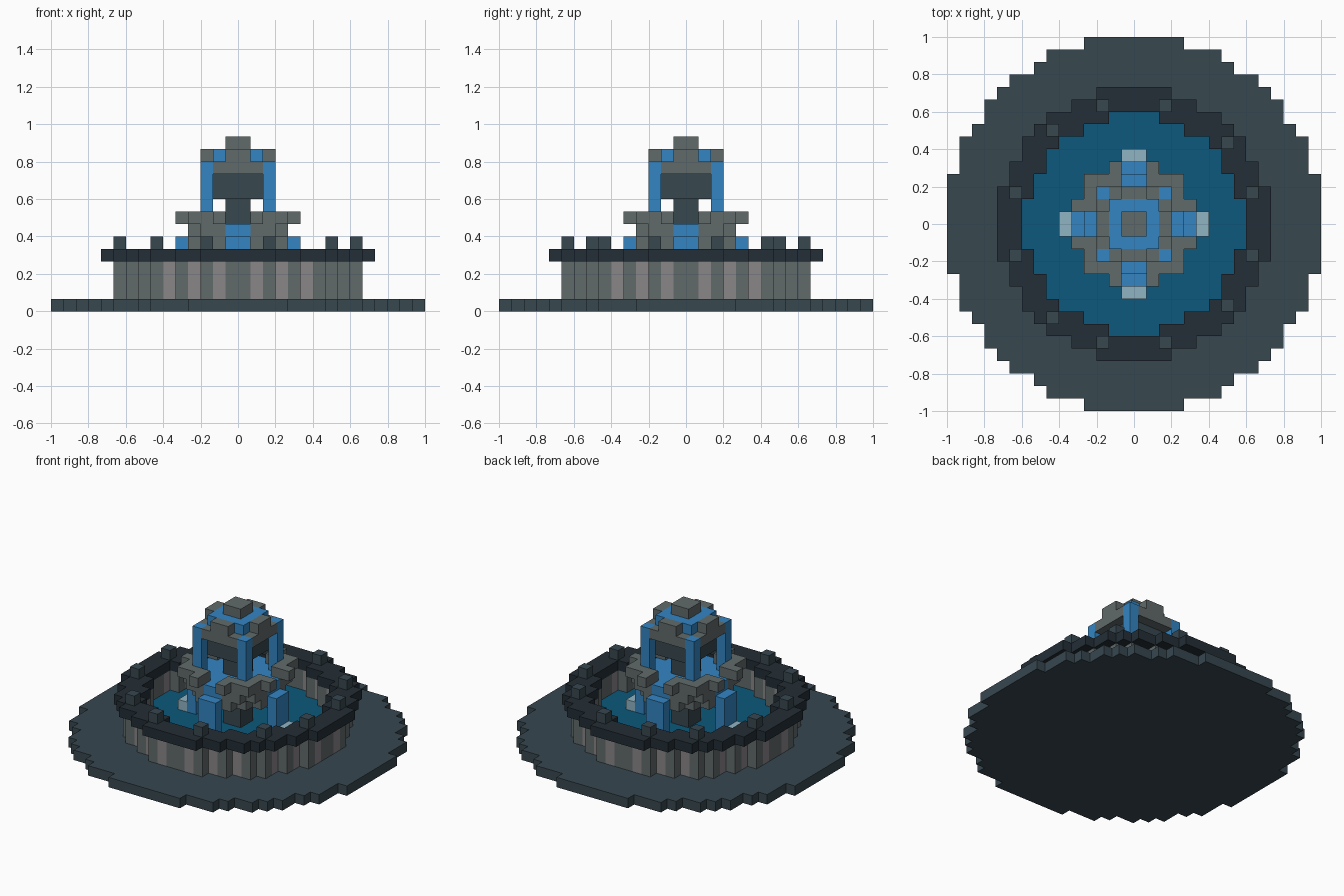
import bpy
import bmesh
from mathutils import Vector

cube = bpy.data.objects.get("Cube")
if cube:
    bpy.data.objects.remove(cube, do_unlink=True)

S = 1 / 15  # block size


def material(name, hex_code):
    srgb = [int(hex_code[i:i + 2], 16) / 255 for i in (0, 2, 4)]
    lin = [c / 12.92 if c <= 0.04045 else ((c + 0.055) / 1.055) ** 2.4 for c in srgb]
    m = bpy.data.materials.new(name)
    m.use_nodes = True
    m.diffuse_color = (*lin, 1)
    m.node_tree.nodes["Principled BSDF"].inputs["Base Color"].default_value = (*lin, 1)
    return m


SLATE = material("slate", "37474f")
DARK = material("dark slate", "232e36")
STONE = material("stone grey", "616a6a")
PALE = material("pale stone", "8a8689")
BLUE = material("falling water", "3385c2")
POOL = material("pool water", "0c587c")
FOAM = material("foam", "90b4c4")

# The four side quads of a block, then top and bottom: (neighbour step, corners)
SIDES = [
    ((1, 0, 0), [(1, 0, 0), (1, 1, 0), (1, 1, 1), (1, 0, 1)]),
    ((-1, 0, 0), [(0, 1, 0), (0, 0, 0), (0, 0, 1), (0, 1, 1)]),
    ((0, 1, 0), [(1, 1, 0), (0, 1, 0), (0, 1, 1), (1, 1, 1)]),
    ((0, -1, 0), [(0, 0, 0), (1, 0, 0), (1, 0, 1), (0, 0, 1)]),
    ((0, 0, 1), [(0, 0, 1), (1, 0, 1), (1, 1, 1), (0, 1, 1)]),
    ((0, 0, -1), [(0, 1, 0), (1, 1, 0), (1, 0, 0), (0, 0, 0)]),
]


def ring_pos(i):
    """Distance of a block column from the centre line, the same on both sides."""
    return i if i >= 0 else -1 - i


def build(name, cells, z0, z1, mats, pick=None):
    """Extrude columns of blocks from layer z0 to z1, with outer faces only."""
    cells = set(cells)
    bm = bmesh.new()
    verts = {}

    def vert(p):
        if p not in verts:
            verts[p] = bm.verts.new(Vector(p) * S)
        return verts[p]

    for x, y in sorted(cells):
        for (dx, dy, dz), corners in SIDES:
            if dz == 0 and (x + dx, y + dy) in cells:
                continue
            f = bm.faces.new([vert((x + a, y + b, z1 if c else z0)) for a, b, c in corners])
            f.material_index = pick(x, y) if pick else 0
    mesh = bpy.data.meshes.new(name)
    bm.to_mesh(mesh)
    bm.free()
    for m in mats:
        mesh.materials.append(m)
    obj = bpy.data.objects.new(name, mesh)
    bpy.context.collection.objects.link(obj)
    return obj


GRID = [(x, y) for x in range(-15, 15) for y in range(-15, 15)]


def disc(outer, inner=0):
    """Blocks whose squared centre distance lies between two limits."""
    return [(x, y) for x, y in GRID if inner <= (x + .5) ** 2 + (y + .5) ** 2 < outer]


def spots(*pairs):
    """Blocks at the given offsets, mirrored over both axes and the diagonals."""
    return [(x, y) for x, y in GRID
            if tuple(sorted((ring_pos(x), ring_pos(y)))) in pairs]


def without(cells, removed):
    return [c for c in cells if c not in removed]


def stave(x, y):
    return min(ring_pos(x), ring_pos(y)) % 2


# Ground plate, basin and pool
build("ground_plate", disc(225), 0, 1, [SLATE])
build("pool_water", disc(75.5), 1, 2, [POOL])
build("basin_wall", disc(101, 75.5), 1, 4, [STONE, PALE], stave)
build("basin_rim", disc(118, 75.5), 4, 5, [DARK])

# Twelve small posts on the rim
posts = spots((2, 9)) + [(7, 6), (7, -7), (-7, 7), (-7, -8)]
build("rim_posts", posts, 5, 6, [SLATE])

# Central column and its thicker head
build("column", spots((0, 0)), 2, 9, [SLATE])
build("column_head", disc(5), 9, 11, [SLATE])

# Lower bowl with four spouts
notches = spots((0, 3), (0, 4))
build("bowl_base", without(disc(15), spots((0, 0))), 5, 6, [STONE])
build("bowl_side", disc(19, 13), 6, 7, [STONE])
build("bowl_water", without(disc(13), spots((0, 0))), 6, 7, [BLUE])
build("bowl_lip", without(disc(25, 13), notches), 7, 8, [STONE])
build("lower_streams", spots((0, 4)), 2, 6, [BLUE])
build("splashes", spots((0, 5)), 2, 3, [FOAM])

# Upper bowl, corner streams and cap
build("upper_streams", spots((2, 2)), 7, 12, [BLUE])
build("upper_bowl", disc(9), 11, 12, [STONE])
build("upper_water", without(disc(5), spots((0, 0))), 12, 13, [BLUE])
build("upper_bowl_tips", spots((0, 2)), 12, 13, [STONE])
build("cap", spots((0, 0)), 12, 14, [STONE])
